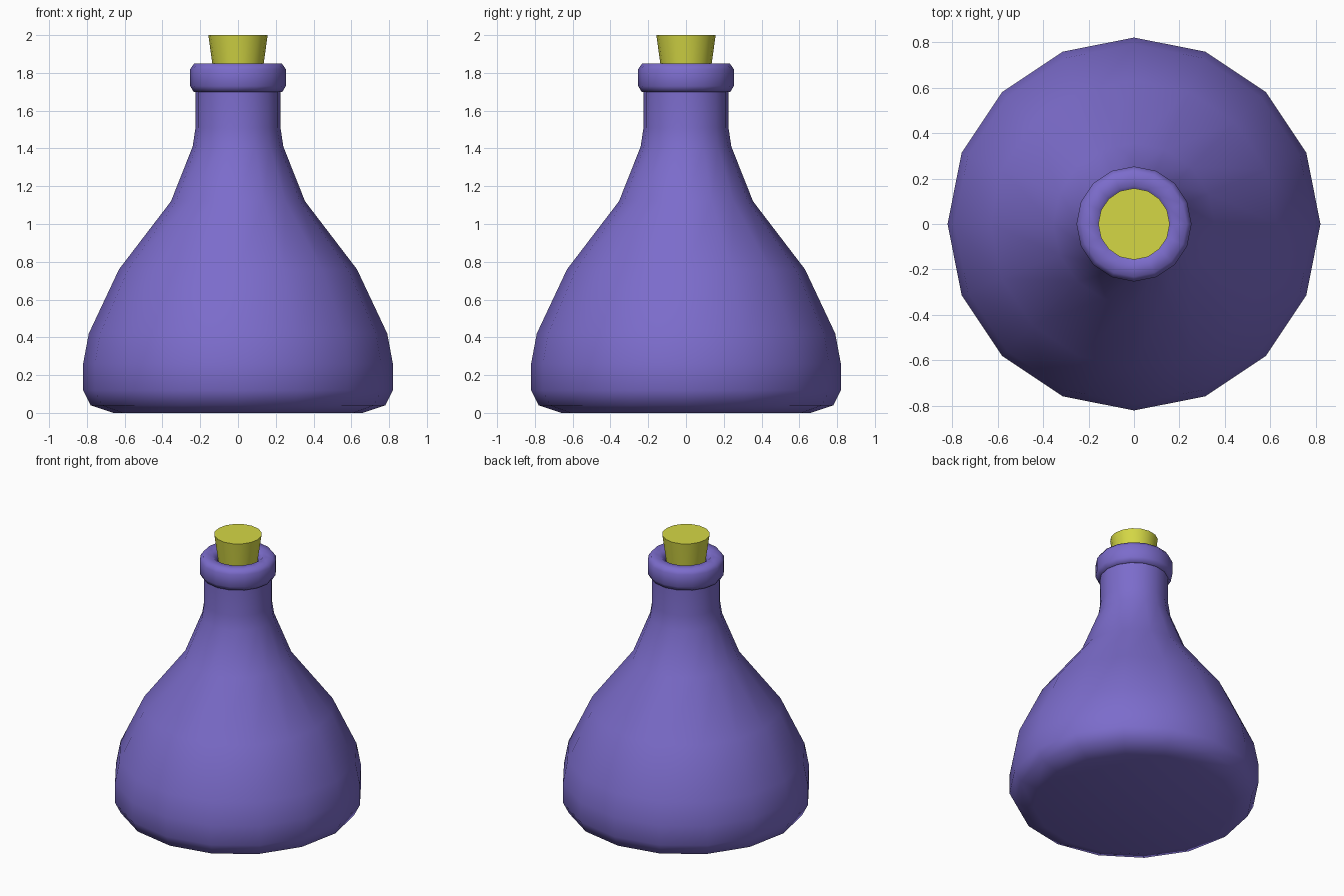
import bpy, bmesh, math

if "Cube" in bpy.data.objects:
    bpy.data.objects.remove(bpy.data.objects["Cube"])

SIDES = 16


def material(name, color):
    m = bpy.data.materials.new(name)
    m.diffuse_color = (*color, 1)
    m.use_nodes = True
    m.node_tree.nodes["Principled BSDF"].inputs["Base Color"].default_value = m.diffuse_color
    return m


def lathe(name, profile, mat, sharp_angle):
    """Revolve (radius, z) points around z; radius 0 makes a pole."""
    bm = bmesh.new()
    rings = []
    for r, z in profile:
        if r == 0:
            rings.append([bm.verts.new((0, 0, z))] * SIDES)
        else:
            rings.append([bm.verts.new((r * math.cos(2 * math.pi * i / SIDES),
                                        r * math.sin(2 * math.pi * i / SIDES), z))
                          for i in range(SIDES)])
    for a, b in zip(rings, rings[1:]):
        for i in range(SIDES):
            j = (i + 1) % SIDES
            bm.faces.new(list(dict.fromkeys((a[i], a[j], b[j], b[i]))))
    bmesh.ops.recalc_face_normals(bm, faces=bm.faces)
    mesh = bpy.data.meshes.new(name)
    bm.to_mesh(mesh)
    bm.free()
    mesh.materials.append(mat)
    ob = bpy.data.objects.new(name, mesh)
    bpy.context.collection.objects.link(ob)
    bpy.ops.object.select_all(action='DESELECT')
    ob.select_set(True)
    bpy.context.view_layer.objects.active = ob
    bpy.ops.object.shade_smooth_by_angle(angle=math.radians(sharp_angle))
    return ob


purple = material("purple_glass", (0.20, 0.15, 0.60))
yellow = material("yellow_cork", (0.66, 0.68, 0.06))

# Bell-shaped body with neck
lathe("bottle_body", [(0, 0), (0.66, 0), (0.78, 0.04), (0.82, 0.12), (0.82, 0.26),
                      (0.79, 0.42), (0.63, 0.76), (0.355, 1.12), (0.24, 1.41),
                      (0.225, 1.51), (0.225, 1.71)], purple, 75)

# Rounded lip around the mouth
lathe("bottle_lip", [(0.222, 1.70), (0.235, 1.70), (0.253, 1.73), (0.253, 1.82),
                     (0.232, 1.85), (0.17, 1.85), (0.135, 1.82), (0.135, 1.72)], purple, 75)

# Tapered stopper
lathe("cork", [(0, 1.72), (0.118, 1.72), (0.157, 2.0), (0, 2.0)], yellow, 40)
